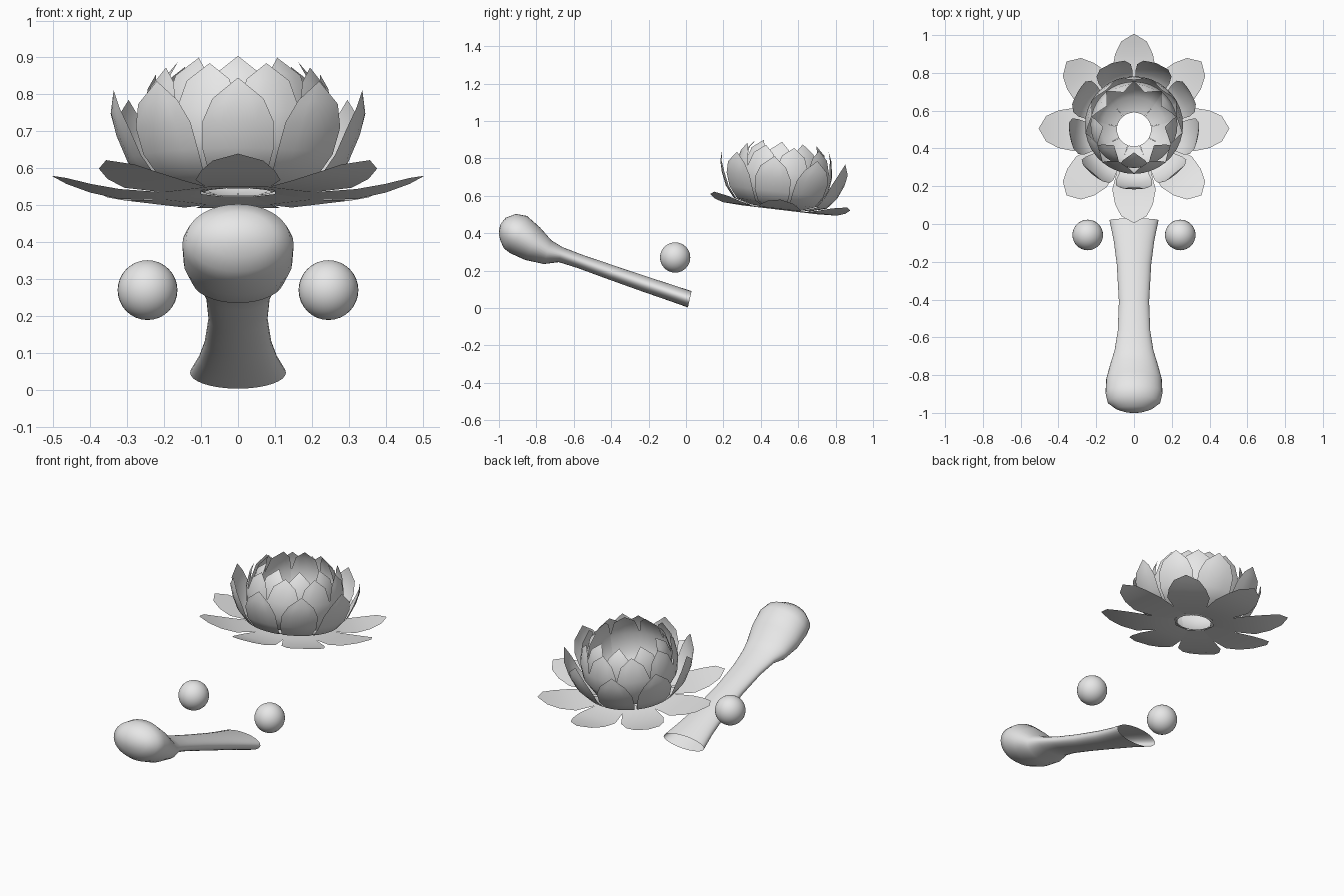
import bpy, bmesh, math
from mathutils import Matrix, Vector

cube = bpy.data.objects.get("Cube")
if cube:
    bpy.data.objects.remove(cube, do_unlink=True)

grey = bpy.data.materials.new("light_grey")
grey.use_nodes = True
grey.diffuse_color = (0.8, 0.8, 0.8, 1)
grey.node_tree.nodes["Principled BSDF"].inputs["Base Color"].default_value = (0.8, 0.8, 0.8, 1)


def finish(name, bm, angle):
    """Weld, turn the bmesh into an object, colour it and shade it."""
    bmesh.ops.remove_doubles(bm, verts=bm.verts, dist=0.0005)
    mesh = bpy.data.meshes.new(name)
    bm.to_mesh(mesh)
    bm.free()
    mesh.materials.append(grey)
    obj = bpy.data.objects.new(name, mesh)
    bpy.context.collection.objects.link(obj)
    bpy.ops.object.select_all(action='DESELECT')
    obj.select_set(True)
    bpy.context.view_layer.objects.active = obj
    bpy.ops.object.shade_smooth_by_angle(angle=math.radians(angle))
    return obj


def skin(bm, rows, closed=False):
    """Bridge rows of points with quads."""
    grid = [[bm.verts.new(p) for p in row] for row in rows]
    n = len(grid[0])
    for low, high in zip(grid, grid[1:]):
        for i in range(n if closed else n - 1):
            j = (i + 1) % n
            bm.faces.new((low[i], low[j], high[j], high[i]))


# Flower: rings of petals round a centre, the whole tilted up at the front
FLOWER = Matrix.Translation((0, 0.5, 0.53)) @ Matrix.Rotation(math.radians(-6.8), 4, 'X')


def petal_ring(name, count, start, profile, cupped):
    """Profile rows are (radius, height, half width), from base to tip."""
    for k in range(count):
        turn = FLOWER @ Matrix.Rotation(math.radians(start) + math.tau * k / count, 4, 'Z')
        rows = []
        for r, z, w in profile:
            row = []
            for u in (-1, -0.5, 0, 0.5, 1):
                a = u * w / r
                p = (r * math.cos(a), r * math.sin(a), z) if cupped else (r, u * w, z)
                row.append(turn @ Vector(p))
            rows.append(row)
        bm = bmesh.new()
        skin(bm, rows)
        finish(f"{name}_{k + 1}", bm, 40)


petal_ring("outer_petal", 8, -90,
           [(0.10, 0.005, 0.045), (0.20, -0.005, 0.085), (0.32, 0, 0.115),
            (0.40, 0.016, 0.1), (0.465, 0.036, 0.068), (0.505, 0.05, 0)], False)
petal_ring("middle_petal", 9, -90,
           [(0.16, 0.005, 0.05), (0.25, 0.03, 0.08), (0.30, 0.09, 0.098),
            (0.33, 0.16, 0.098), (0.345, 0.22, 0.07), (0.342, 0.277, 0)], True)
petal_ring("inner_petal", 9, -70,
           [(0.12, 0.005, 0.04), (0.20, 0.035, 0.07), (0.25, 0.12, 0.093),
            (0.26, 0.2, 0.093), (0.245, 0.285, 0.062), (0.225, 0.332, 0)], True)
petal_ring("heart_petal", 9, -90,
           [(0.09, 0.005, 0.03), (0.17, 0.035, 0.06), (0.22, 0.12, 0.08),
            (0.23, 0.22, 0.083), (0.205, 0.31, 0.055), (0.165, 0.357, 0)], True)

# Club: oval sections given by top (y, z), bottom (y, z) and half width
sections = [((0.03, 0.09), (0.01, 0.003), 0.13), ((-0.08, 0.126), (-0.1, 0.042), 0.107),
            ((-0.2, 0.165), (-0.23, 0.087), 0.091), ((-0.4, 0.232), (-0.42, 0.155), 0.08),
            ((-0.55, 0.283), (-0.58, 0.214), 0.086), ((-0.66, 0.325), (-0.68, 0.245), 0.103),
            ((-0.72, 0.362), (-0.76, 0.235), 0.125), ((-0.78, 0.43), (-0.86, 0.257), 0.147),
            ((-0.85, 0.492), (-0.94, 0.293), 0.151), ((-0.91, 0.503), (-0.975, 0.32), 0.14),
            ((-0.965, 0.482), (-0.992, 0.36), 0.095), ((-0.99, 0.45), (-1, 0.39), 0.045),
            ((-1, 0.42), (-1, 0.42), 0)]
rows = []
for top, bottom, w in sections:
    top, bottom = Vector((0, *top)), Vector((0, *bottom))
    mid, up = (top + bottom) / 2, (top - bottom) / 2
    rows.append([mid + up * math.sin(a) + Vector((w * math.cos(a), 0, 0))
                 for a in (math.tau * i / 32 for i in range(32))])
bm = bmesh.new()
skin(bm, rows, closed=True)
bmesh.ops.recalc_face_normals(bm, faces=bm.faces)
finish("club", bm, 60)

# Pair of balls
for side, x in (("left", 0.245), ("right", -0.245)):
    bm = bmesh.new()
    bmesh.ops.create_uvsphere(bm, u_segments=32, v_segments=16, radius=0.081,
                              matrix=Matrix.Translation((x, -0.058, 0.27)))
    finish(f"{side}_ball", bm, 60)
